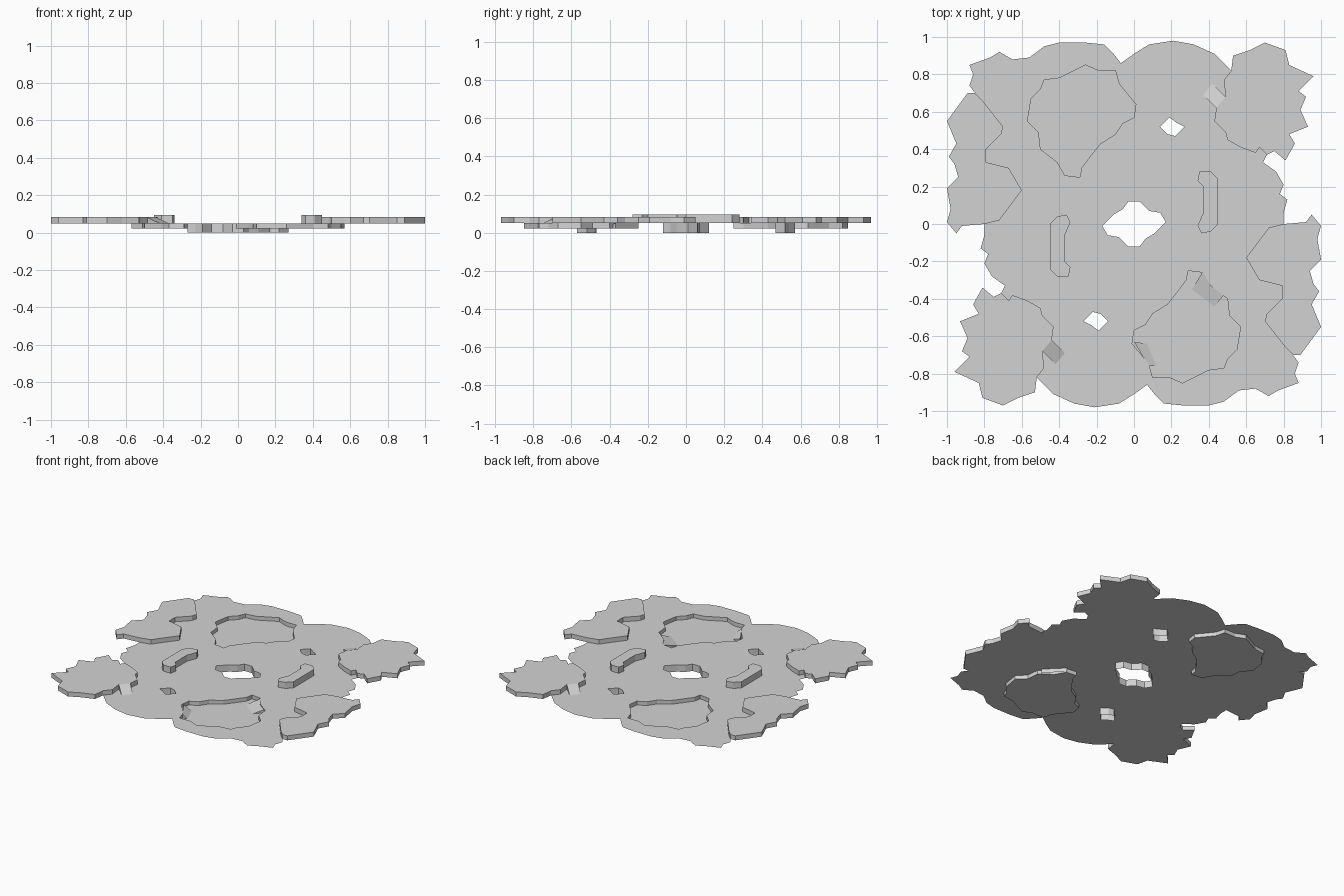
import bpy
import bmesh
from mathutils import Vector

old_cube = bpy.data.objects.get("Cube")
if old_cube:
    bpy.data.objects.remove(old_cube, do_unlink=True)

# Heights of the terrain levels
HOLE_BOTTOM, PIT_FLOOR, GROUND, PLATEAU, BARRIER = 0.0, 0.022, 0.05, 0.083, 0.095

stone = bpy.data.materials.new("plain grey")
stone.use_nodes = True
GREY = (0.65, 0.65, 0.65, 1)
stone.diffuse_color = GREY
stone.node_tree.nodes["Principled BSDF"].inputs["Base Color"].default_value = GREY


def points(pairs):
    """Turn hundredths of a unit into plan points."""
    return [Vector((x, y)) / 100 for x, y in pairs]


def turned(loop):
    """Half turn about the centre."""
    return [-p for p in loop]


def finish(bm, name):
    mesh = bpy.data.meshes.new(name)
    bm.to_mesh(mesh)
    bm.free()
    mesh.materials.append(stone)
    obj = bpy.data.objects.new(name, mesh)
    bpy.context.scene.collection.objects.link(obj)
    return obj


def signed_area(loop):
    return sum(a.cross(b) for a, b in zip(loop, loop[1:] + loop[:1]))


def add_sheet(bm, loops, z):
    """Flat sheet: the first loop is the rim, the others are openings."""
    edges = []
    for loop in loops:
        verts = [bm.verts.new((p.x, p.y, z)) for p in loop]
        edges += [bm.edges.new(pair) for pair in zip(verts, verts[1:] + verts[:1])]
    made = bmesh.ops.triangle_fill(bm, edges=edges, use_beauty=True, normal=(0, 0, 1))
    for item in made["geom"]:
        if isinstance(item, bmesh.types.BMFace):
            item.normal_update()
            if item.normal.z < 0:
                item.normal_flip()


def add_wall(bm, loop, low, high, inward=False):
    """Upright wall that follows a closed loop."""
    if (signed_area(loop) < 0) != inward:
        loop = loop[::-1]
    bottom = [bm.verts.new((p.x, p.y, low)) for p in loop]
    top = [bm.verts.new((p.x, p.y, high)) for p in loop]
    for i in range(len(loop)):
        j = (i + 1) % len(loop)
        bm.faces.new((bottom[i], bottom[j], top[j], top[i]))


def raised(name, loop, top):
    bm = bmesh.new()
    add_sheet(bm, [loop], top)
    add_wall(bm, loop, GROUND, top)
    finish(bm, name)


def sunken(name, loop, bottom, floor):
    bm = bmesh.new()
    if floor:
        add_sheet(bm, [loop], bottom)
    add_wall(bm, loop, bottom, GROUND, inward=True)
    finish(bm, name)


def ramp(name, high_edge, low_edge, low, high):
    """Sloping sheet with two triangular cheeks."""
    bm = bmesh.new()
    upper = [bm.verts.new((p.x, p.y, high)) for p in high_edge]
    under = [bm.verts.new((p.x, p.y, low)) for p in high_edge]
    foot = [bm.verts.new((p.x, p.y, low)) for p in low_edge]
    bm.faces.new((upper[0], upper[1], foot[1], foot[0]))
    for i in range(len(foot)):
        bm.faces.new((upper[i], foot[i], under[i]))
    bm.faces.new((upper[0], under[0], under[1], upper[1]))
    bmesh.ops.recalc_face_normals(bm, faces=bm.faces)
    finish(bm, name)


# Outer shore of one half, clockwise from the west
west_shore = points([
    (-80, 0), (-92, -1), (-95, -5), (-100, 1), (-98, 8), (-100, 19), (-94, 25),
    (-96, 32), (-99, 36), (-95, 43), (-100, 55), (-89, 70)])
north_shore = points([
    (-85, 70), (-88, 74), (-86, 80), (-88, 85), (-77, 89), (-72, 92), (-65, 88),
    (-56, 89), (-48, 95), (-40, 97), (-26, 97), (-16, 96), (-11, 91), (-7, 86),
    (0, 91), (8, 96), (21, 98), (32, 96), (43, 91)])
corner_shore = points([
    (52, 82), (53, 90), (62, 93), (70, 97), (81, 93), (83, 85), (96, 79), (88, 71),
    (92, 68), (89, 61), (93, 52), (83, 48), (86, 43), (81, 34), (75, 39), (71, 37)])
inlet_shore = points([(69, 33), (76, 28), (80, 21), (78, 16), (82, 13), (80, 6)])
half_shore = west_shore + north_shore + corner_shore + inlet_shore

# Inner cliffs of the plateaus
west_cliff = points([
    (-85, 70), (-81, 66), (-70, 52), (-71, 48), (-79, 40), (-79, 33), (-67, 30),
    (-60, 18), (-72, 2)])
corner_cliff = points([
    (67, 41), (65, 38), (57, 41), (50, 45), (49, 49), (43, 55), (44, 62),
    (49, 68), (48, 77)])

# Sunken basins, see-through holes and low barriers
pit = points([
    (-26, 85), (-19, 82), (-10, 82), (-8, 75), (-4, 70), (1, 64), (0, 57), (-6, 54),
    (-10, 48), (-18, 43), (-22, 38), (-28, 30), (-29, 25), (-37, 26), (-41, 33),
    (-50, 40), (-51, 49), (-57, 55), (-55, 67), (-50, 72), (-48, 77), (-40, 78),
    (-34, 81)])
half_hole = points([
    (-17, -1), (-11, 5), (-6, 8), (-3, 12), (3, 12), (8, 7), (14, 6)])
center_hole = half_hole + turned(half_hole)
small_hole = points([(14, 52), (19, 57), (23, 54), (27, 52), (22, 47), (18, 48)])
barrier = points([
    (-41, 4), (-36, 5), (-34, 1), (-37, -6), (-37, -20), (-34, -23), (-35, -28),
    (-41, -28), (-45, -24), (-45, 0)])

# Ground sheet with its openings
ground = bmesh.new()
add_sheet(ground, [half_shore + turned(half_shore), center_hole, pit, turned(pit),
                   small_hole, turned(small_hole)], GROUND)
finish(ground, "ground")
sunken("center_hole_wall", center_hole, HOLE_BOTTOM, floor=False)

# Features that repeat with a half turn
corner_ramp = points([(49, 68), (44, 62)]), points([(42, 75), (37, 69)])
for suffix, turn in (("back", list), ("front", turned)):
    raised("side_plateau_" + suffix, turn(west_shore + west_cliff), PLATEAU)
    raised("corner_plateau_" + suffix, turn(corner_shore + corner_cliff), PLATEAU)
    raised("barrier_" + suffix, turn(barrier), BARRIER)
    sunken("pit_" + suffix, turn(pit), PIT_FLOOR, floor=True)
    sunken("small_hole_wall_" + suffix, turn(small_hole), HOLE_BOTTOM, floor=False)
    ramp("corner_ramp_" + suffix, *map(turn, corner_ramp), GROUND, PLATEAU)

# Ramps leading down into the front pit
ramp("wide_pit_ramp", points([(37, -25), (49, -37)]), points([(31, -35), (43, -44)]),
     PIT_FLOOR, GROUND)
ramp("narrow_pit_ramp", points([(0, -63), (8, -76)]), points([(7, -64), (12, -76)]),
     PIT_FLOOR, GROUND)
